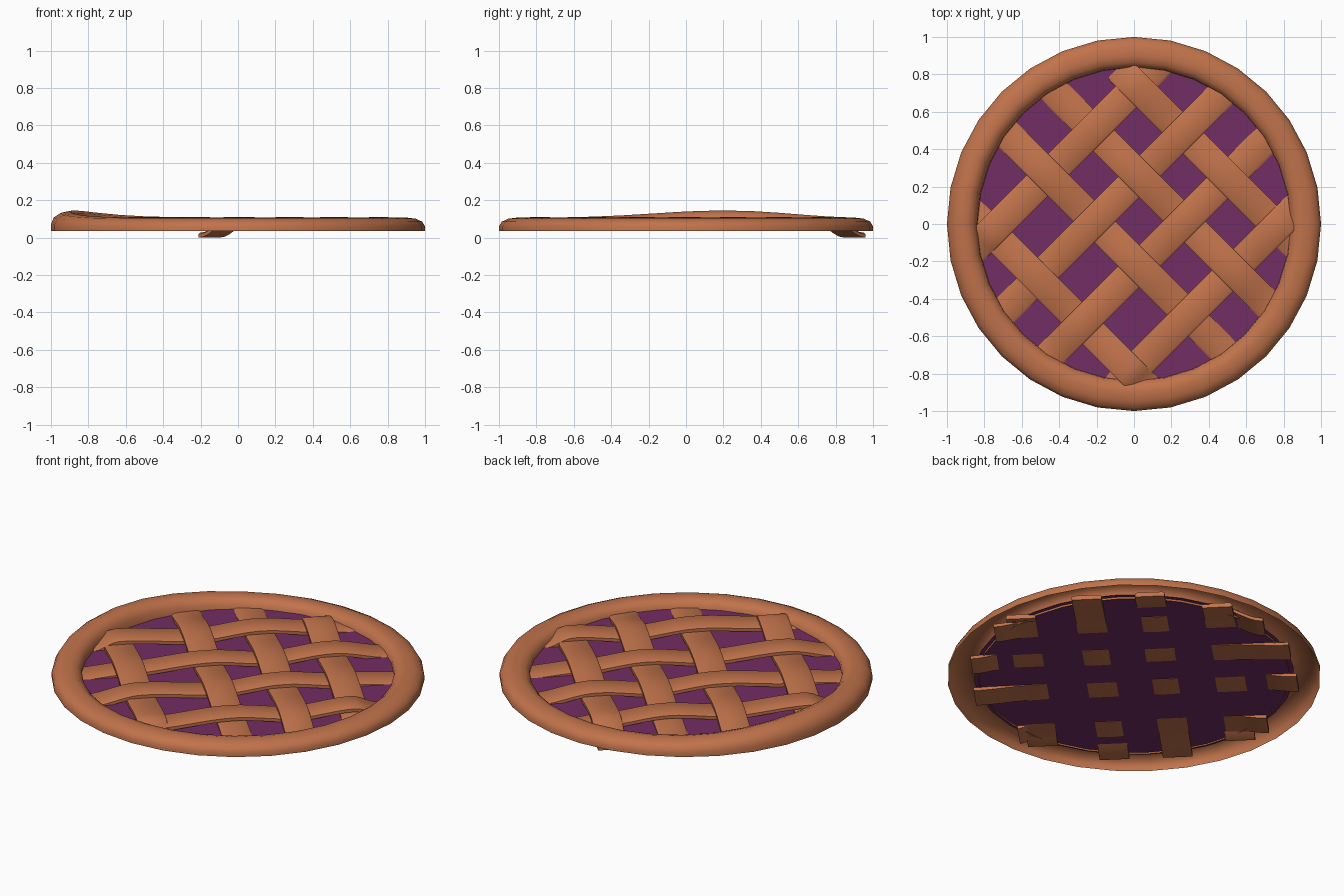
import bpy
import bmesh
from math import sin, cos, pi, sqrt, exp, radians
from mathutils import Vector

if "Cube" in bpy.data.objects:
    bpy.data.objects.remove(bpy.data.objects["Cube"])


def make_material(name, color):
    mat = bpy.data.materials.new(name)
    mat.use_nodes = True
    mat.diffuse_color = color
    bsdf = mat.node_tree.nodes["Principled BSDF"]
    bsdf.inputs["Base Color"].default_value = color
    bsdf.inputs["Roughness"].default_value = 0.8
    return mat


crust = make_material("baked crust", (0.53, 0.17, 0.07, 1))
berry = make_material("berry filling", (0.17, 0.026, 0.125, 1))


def finish(bm, name, mat, angle=40):
    mesh = bpy.data.meshes.new(name)
    bm.to_mesh(mesh)
    bm.free()
    mesh.materials.append(mat)
    mesh.shade_smooth()
    mesh.set_sharp_from_angle(angle=radians(angle))
    obj = bpy.data.objects.new(name, mesh)
    bpy.context.collection.objects.link(obj)
    return obj


def loft(bm, rings, close_path=False, close_ring=False):
    """Bridge consecutive rows of vertices with quads."""
    rows = [[bm.verts.new(p) for p in ring] for ring in rings]
    n = len(rows[0])
    for i in range(len(rows) if close_path else len(rows) - 1):
        a, b = rows[i], rows[(i + 1) % len(rows)]
        for j in range(n if close_ring else n - 1):
            k = (j + 1) % n
            bm.faces.new((a[j], b[j], b[k], a[k]))
    return rows


# Rim: open-bottomed rolled edge with one raised stretch on its right side
SIDES = 32
BASE = 0.035
profile = [(1.0, BASE), (1.0, 0.06), (0.985, 0.085), (0.95, 0.101),
           (0.9, 0.107), (0.865, 0.098), (0.84, 0.075), (0.835, 0.045)]
rings = []
for i in range(SIDES):
    a = 2 * pi * i / SIDES
    lift = 1 + 0.53 * exp(-((a - radians(167)) / 0.4) ** 2 / 2)
    rings.append([(r * cos(a), r * sin(a), BASE + (z - BASE) * lift)
                  for r, z in profile])
bm = bmesh.new()
loft(bm, rings, close_path=True)
finish(bm, "crust_rim", crust, 60)

# Filling: thin flat disc under the lattice
bm = bmesh.new()
bmesh.ops.create_circle(bm, cap_ends=True, segments=SIDES, radius=0.86)
bmesh.ops.translate(bm, verts=bm.verts, vec=(0, 0, 0.056))
finish(bm, "berry_filling", berry)

# Lattice: two crossing sets of woven strips
WIDTH, THICK, STEPS = 0.16, 0.026, 40
MID, WAVE, END = 0.081, 0.015, 0.048
falling = [0.53, 0.2, -0.14, -0.57]
rising = [0.51, 0.16, -0.18, -0.55]
h, t = WIDTH / 2, THICK / 2
section = [(-h, -t), (h, -t), (h, t * 0.4), (h * 0.85, t),
           (-h * 0.85, t), (-h, t * 0.4)]


def height(s, anchors):
    """Ease between the anchor heights along a strip."""
    for (s0, z0), (s1, z1) in zip(anchors, anchors[1:]):
        if s <= s1:
            f = (s - s0) / (s1 - s0)
            return z0 + (z1 - z0) * (1 - cos(pi * f)) / 2
    return anchors[-1][1]


def strip(name, along, across, offset, crossings, start, stop):
    anchors = [start] + sorted(crossings) + [stop]
    rings = []
    for i in range(STEPS + 1):
        s = start[0] + (stop[0] - start[0]) * i / STEPS
        z = height(s, anchors)
        rings.append([along * s + across * (offset + w) + Vector((0, 0, z + d))
                      for w, d in section])
    bm = bmesh.new()
    rows = loft(bm, rings, close_ring=True)
    bm.faces.new(rows[0])
    bm.faces.new(rows[-1])
    bmesh.ops.recalc_face_normals(bm, faces=bm.faces)
    finish(bm, name, crust)


diag_up = Vector((1, 1, 0)).normalized()
diag_left = Vector((-1, 1, 0)).normalized()
for i, v in enumerate(falling):
    reach = sqrt(0.88 ** 2 - v * v)
    cross = [(w, MID + WAVE * (-1) ** (i + j)) for j, w in enumerate(rising)]
    # the first strip's back end hangs lowest, down to the ground
    stop = (reach + 0.045, t) if i == 0 else (reach, END)
    strip(f"falling_strip_{i + 1}", diag_left, diag_up, v, cross, (-reach, END), stop)
for j, w in enumerate(rising):
    reach = sqrt(0.88 ** 2 - w * w)
    cross = [(v, MID - WAVE * (-1) ** (i + j)) for i, v in enumerate(falling)]
    strip(f"rising_strip_{j + 1}", diag_up, diag_left, w, cross, (-reach, END), (reach, END))
